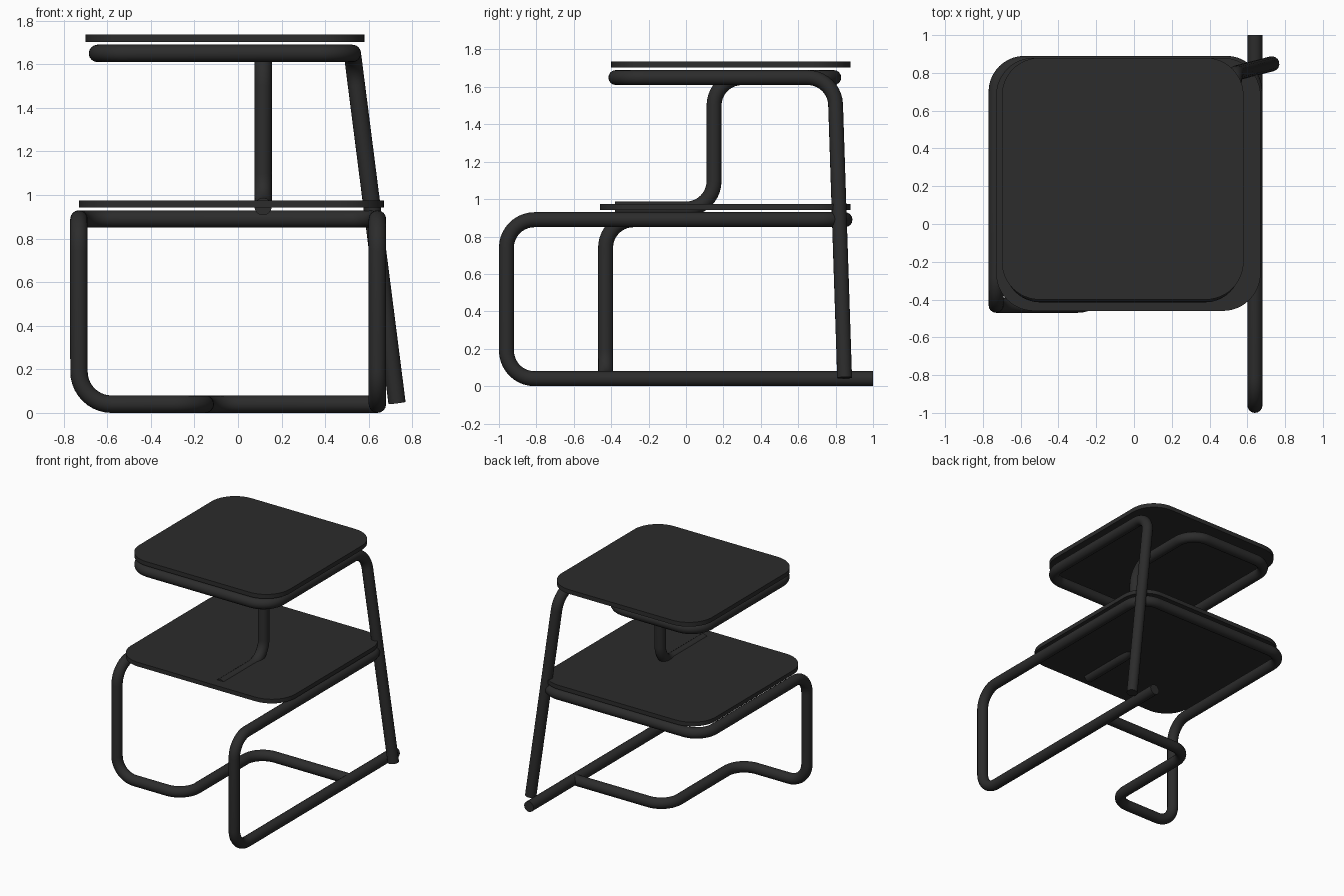
import bpy, bmesh
from math import radians, cos, sin, pi, tan
from mathutils import Vector

default = bpy.data.objects.get("Cube")
if default:
    bpy.data.objects.remove(default, do_unlink=True)

TUBE_RADIUS = 0.04
BEND = 0.15

black = bpy.data.materials.new("matte_black")
black.use_nodes = True
black.diffuse_color = (0.025, 0.025, 0.025, 1)
black.node_tree.nodes["Principled BSDF"].inputs["Base Color"].default_value = black.diffuse_color


def finish(name, mesh):
    mesh.materials.clear()
    mesh.materials.append(black)
    mesh.shade_smooth()
    mesh.set_sharp_from_angle(angle=radians(40))
    obj = bpy.data.objects.new(name, mesh)
    bpy.context.scene.collection.objects.link(obj)
    return obj


def fillet(corners, radius, steps=10):
    """Round every inner corner of a path with a circular arc."""
    pts = [Vector(c) for c in corners]
    path = [pts[0]]
    for a, p, b in zip(pts, pts[1:], pts[2:]):
        u, v = (a - p).normalized(), (b - p).normalized()
        half = u.angle(v) / 2
        start = p + u * (radius / tan(half))
        centre = p + (u + v).normalized() * (radius / sin(half))
        e1 = (start - centre).normalized()
        e2 = -u
        sweep = pi - 2 * half
        for i in range(steps + 1):
            t = sweep * i / steps
            path.append(centre + (e1 * cos(t) + e2 * sin(t)) * radius)
    path.append(pts[-1])
    return path


def tube(name, corners):
    path = fillet(corners, BEND)
    curve = bpy.data.curves.new(name + "_path", "CURVE")
    curve.dimensions = "3D"
    curve.bevel_depth = TUBE_RADIUS
    curve.bevel_resolution = 6
    curve.use_fill_caps = True
    spline = curve.splines.new("POLY")
    spline.points.add(len(path) - 1)
    for point, co in zip(spline.points, path):
        point.co = (*co, 1)
    temp = bpy.data.objects.new(name + "_path", curve)
    bpy.context.scene.collection.objects.link(temp)
    bpy.context.view_layer.update()
    evaluated = temp.evaluated_get(bpy.context.evaluated_depsgraph_get())
    mesh = bpy.data.meshes.new_from_object(evaluated)
    bpy.data.objects.remove(temp, do_unlink=True)
    return finish(name, mesh)


def board(name, x0, x1, y0, y1, z0, z1, radius=0.2, steps=12):
    bm = bmesh.new()
    ring = []
    corners = [(x1, y1, -1, -1), (x0, y1, 1, -1), (x0, y0, 1, 1), (x1, y0, -1, 1)]
    for k, (x, y, sx, sy) in enumerate(corners):
        for i in range(steps + 1):
            t = pi / 2 * (k + i / steps)
            ring.append(bm.verts.new((x + radius * (sx + cos(t)),
                                      y + radius * (sy + sin(t)), z0)))
    face = bm.faces.new(ring)
    top = bmesh.ops.extrude_face_region(bm, geom=[face])["geom"]
    bmesh.ops.translate(bm, vec=(0, 0, z1 - z0),
                        verts=[v for v in top if isinstance(v, bmesh.types.BMVert)])
    bmesh.ops.recalc_face_normals(bm, faces=bm.faces)
    mesh = bpy.data.meshes.new(name)
    bm.to_mesh(mesh)
    bm.free()
    return finish(name, mesh)


# Lower frame: floor rail, front loop, shelf support, short leg and floor brace
RIGHT, LEFT, FLOOR, SHELF = 0.64, -0.73, 0.04, 0.89
tube("lower_frame", [
    (RIGHT, 1.0, FLOOR), (RIGHT, -0.96, FLOOR), (RIGHT, -0.96, SHELF),
    (RIGHT, 0.85, SHELF), (LEFT, 0.85, SHELF), (LEFT, -0.43, SHELF),
    (LEFT, -0.43, FLOOR), (-0.15, -0.43, FLOOR), (-0.15, 0.45, FLOOR),
    (RIGHT, 0.45, FLOOR)])

# Upper frame: slanted back leg, top support, centre post and foot in the shelf
TOP = 1.65
tube("upper_frame", [
    (0.73, 0.848, 0.045), (0.525, 0.795, TOP), (0.525, -0.375, TOP),
    (-0.645, -0.375, TOP), (-0.645, 0.79, TOP), (0.115, 0.79, TOP),
    (0.115, 0.15, TOP), (0.115, 0.15, 0.947), (0.115, -0.38, 0.947)])

# Flat boards
board("lower_shelf", -0.73, 0.67, -0.46, 0.88, 0.943, 0.975)
board("upper_top", -0.70, 0.58, -0.40, 0.88, 1.703, 1.736)
